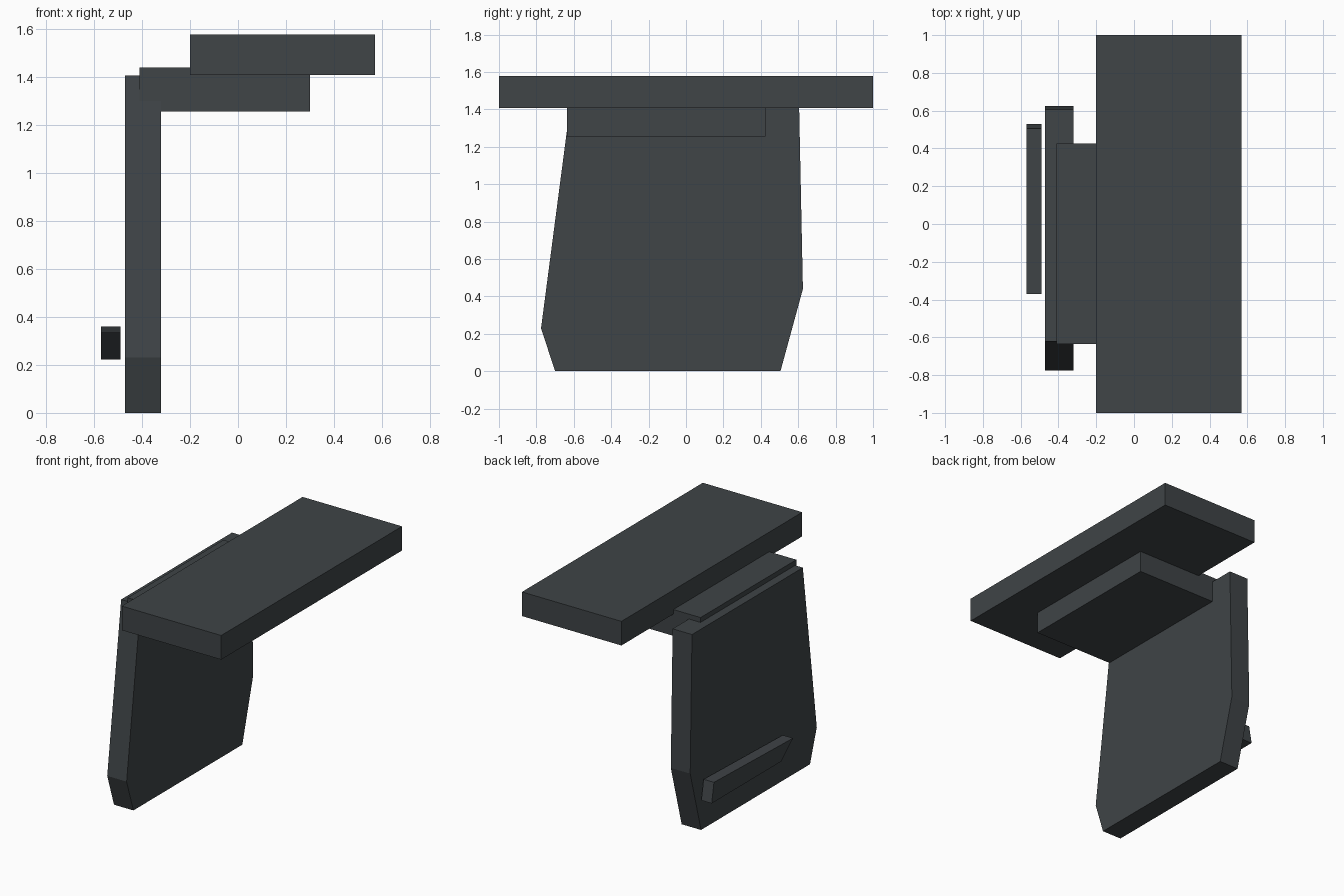
import bpy
import bmesh

if "Cube" in bpy.data.objects:
    bpy.data.objects.remove(bpy.data.objects["Cube"])

grey = bpy.data.materials.new("dark slate grey")
grey.diffuse_color = (0.050, 0.058, 0.063, 1)
grey.use_nodes = True
grey.node_tree.nodes["Principled BSDF"].inputs["Base Color"].default_value = grey.diffuse_color


def extrude_x(name, profile, x0, x1):
    """Extrude a (y, z) outline from x0 to x1."""
    bm = bmesh.new()
    face = bm.faces.new([bm.verts.new((x0, y, z)) for y, z in profile])
    geom = bmesh.ops.extrude_face_region(bm, geom=[face])["geom"]
    verts = [g for g in geom if isinstance(g, bmesh.types.BMVert)]
    bmesh.ops.translate(bm, verts=verts, vec=(x1 - x0, 0, 0))
    bmesh.ops.recalc_face_normals(bm, faces=bm.faces)
    mesh = bpy.data.meshes.new(name)
    bm.to_mesh(mesh)
    bm.free()
    mesh.materials.append(grey)
    ob = bpy.data.objects.new(name, mesh)
    bpy.context.collection.objects.link(ob)
    return ob


def rect(y0, y1, z0, z1):
    return [(y0, z0), (y1, z0), (y1, z1), (y0, z1)]


# Wide slab on top
extrude_x("top_slab", rect(-1.0, 1.0, 1.408, 1.577), -0.20, 0.57)

# Bracket block joining slab and panel
extrude_x("bracket_block", rect(-0.635, 0.425, 1.256, 1.44), -0.41, 0.30)

# Tapered upright panel
extrude_x("upright_panel",
          [(-0.70, 0), (0.505, 0), (0.625, 0.44), (0.605, 1.406),
           (-0.621, 1.406), (-0.775, 0.23)], -0.47, -0.32)

# Small slanted bar floating behind the panel
extrude_x("rear_bar",
          [(-0.24, 0.222), (0.53, 0.222), (0.505, 0.36), (-0.37, 0.335)],
          -0.57, -0.49)
